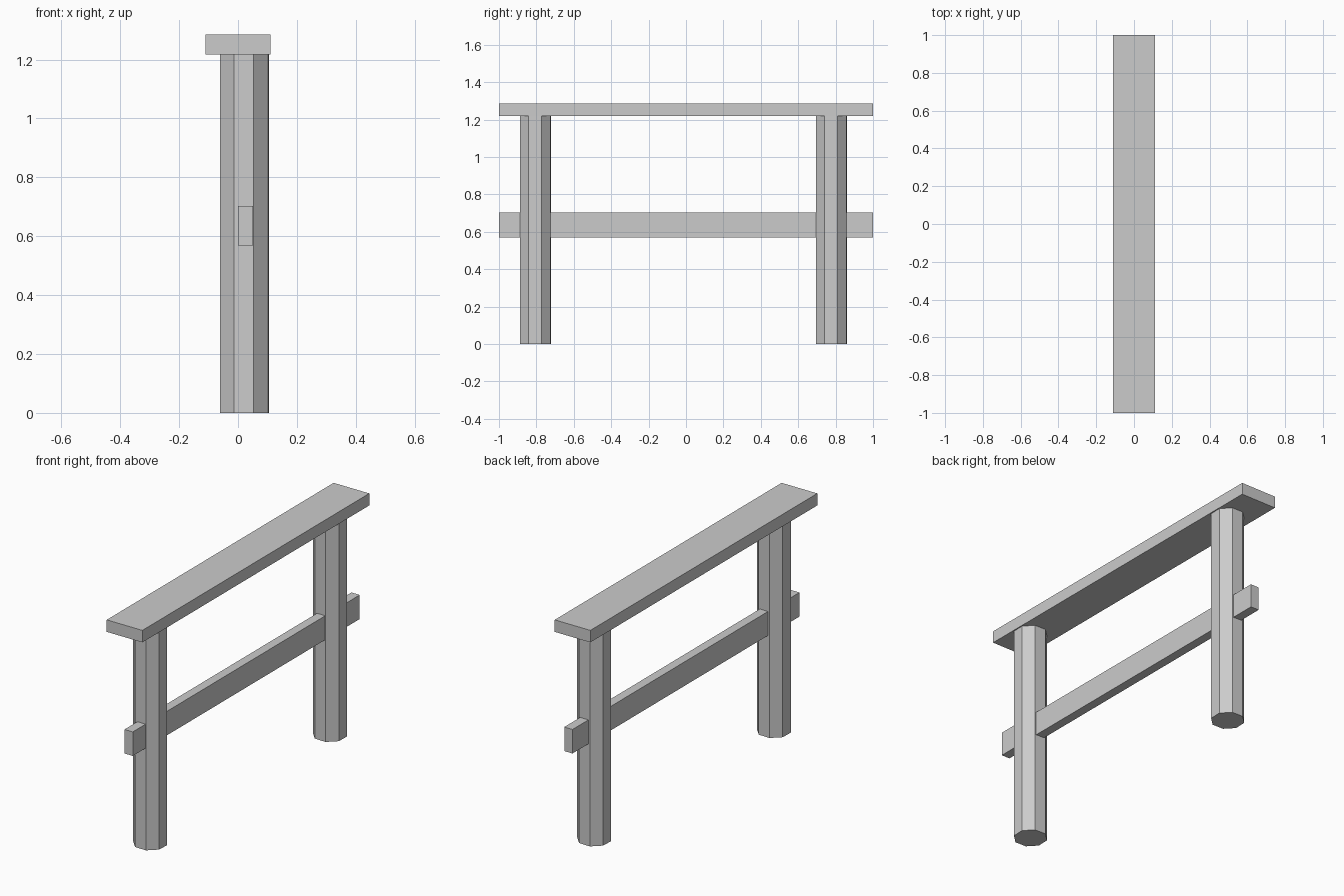
import bpy
from math import radians

if "Cube" in bpy.data.objects:
    bpy.data.objects.remove(bpy.data.objects["Cube"])


def beam(name, x0, x1, z0, z1):
    """Box running the full length of the fence along y."""
    bpy.ops.mesh.primitive_cube_add(size=1, location=((x0 + x1) / 2, 0, (z0 + z1) / 2))
    ob = bpy.context.object
    ob.name = name
    ob.scale = (x1 - x0, 2.0, z1 - z0)
    bpy.ops.object.transform_apply(location=False, rotation=False, scale=True)
    return ob


def post(name, y, height=1.219):
    """Eight-sided post standing on the ground, turned slightly."""
    bpy.ops.mesh.primitive_cylinder_add(vertices=8, radius=0.0885, depth=height,
                                        location=(0.022, y, height / 2),
                                        rotation=(0, 0, radians(20.7)))
    bpy.context.object.name = name


# Flat top plank and the narrow rail passing through the posts
beam("top_plank", -0.11, 0.11, 1.218, 1.285)
beam("middle_rail", 0.0, 0.051, 0.569, 0.703)

# Posts
post("front_post", -0.805)
post("back_post", 0.778)
